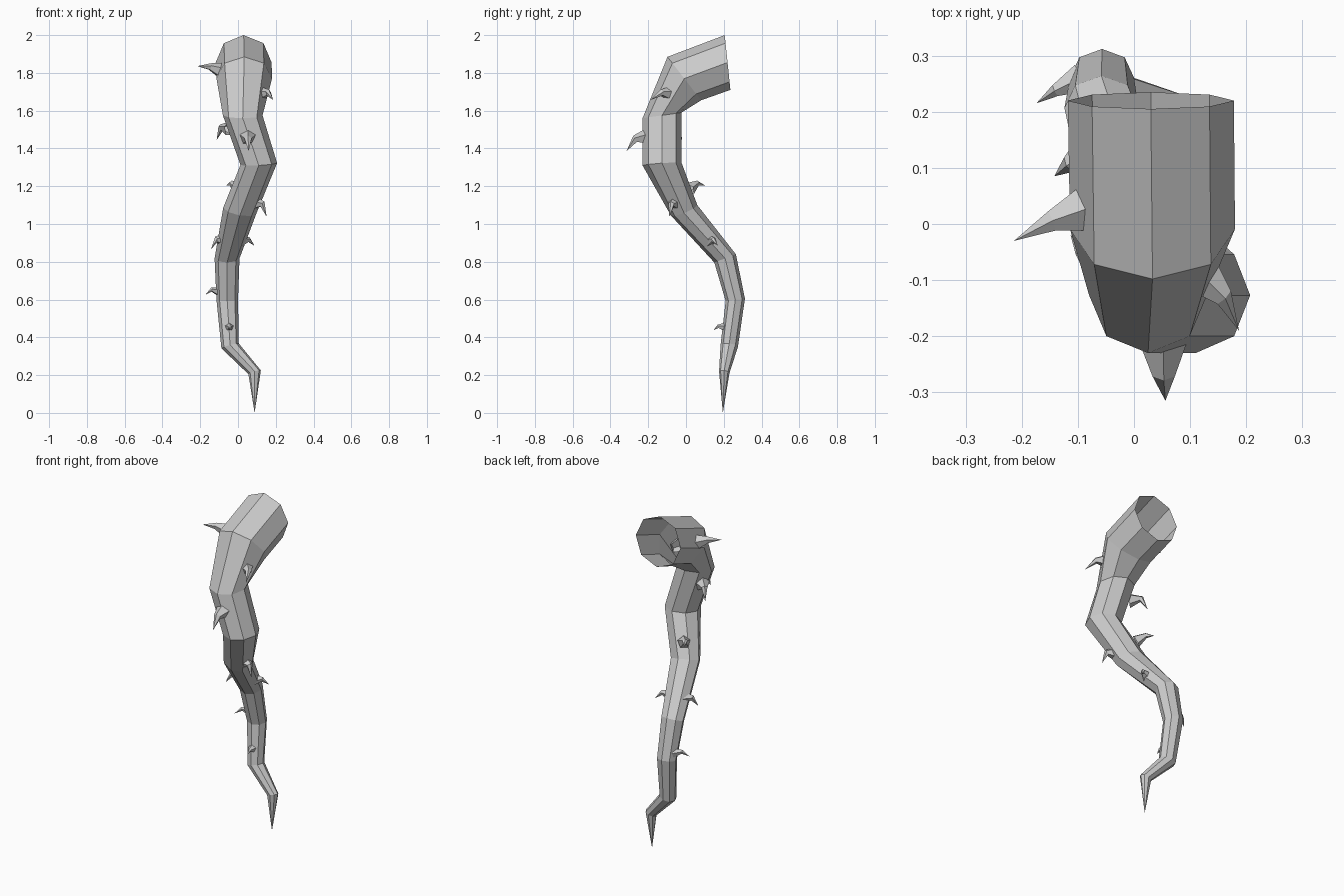
import bpy, bmesh, math
from mathutils import Vector


def finish(bm, name):
    bmesh.ops.recalc_face_normals(bm, faces=bm.faces)
    me = bpy.data.meshes.new(name)
    bm.to_mesh(me)
    bm.free()
    ob = bpy.data.objects.new(name, me)
    bpy.context.collection.objects.link(ob)
    return ob


def loft(name, rings, tip):
    """Skin rings of points, closing the last one to a tip and leaving the first open."""
    bm = bmesh.new()
    loops = [[bm.verts.new(p) for p in r] for r in rings]
    n = len(loops[0])
    for a, b in zip(loops, loops[1:]):
        for i in range(n):
            j = (i + 1) % n
            bm.faces.new((a[i], a[j], b[j], b[i]))
    t = bm.verts.new(tip)
    for i in range(n):
        bm.faces.new((loops[-1][i], loops[-1][(i + 1) % n], t))
    return finish(bm, name)


def ellipse(c, u, v, n):
    return [c + u * math.cos(2 * math.pi * i / n) + v * math.sin(2 * math.pi * i / n)
            for i in range(n)]


# Stem: x centre, x radius, sideways tilt in z, front (y, z), back (y, z)
sections = [
    (0.03, 0.148, 0.0, (0.205, 2.0), (0.235, 1.71)),
    (0.033, 0.147, 0.0, (-0.098, 1.885), (0.08, 1.655)),
    (0.025, 0.105, 0.0, (-0.23, 1.56), (-0.024, 1.59)),
    (0.11, 0.097, 0.005, (-0.23, 1.31), (-0.024, 1.325)),
    (0.01, 0.088, -0.015, (-0.08, 1.045), (0.06, 1.10)),
    (-0.058, 0.066, 0.0, (0.15, 0.796), (0.264, 0.84)),
    (-0.057, 0.057, 0.0, (0.21, 0.592), (0.312, 0.605)),
    (-0.042, 0.046, 0.013, (0.183, 0.36), (0.275, 0.35)),
    (0.088, 0.033, 0.01, (0.175, 0.22), (0.23, 0.21)),
]
rings = []
for cx, rx, dz, f, b in sections:
    front, back = Vector((cx, *f)), Vector((cx, *b))
    rings.append(ellipse((front + back) / 2, Vector((rx, 0, dz)), (front - back) / 2, 8))
loft("vine_stem", rings, Vector((0.088, 0.195, 0.0)))


# Thorns: base centre, bend, tip, base radius
thorns = [
    ((-0.09, 0.025, 1.812), (-0.148, 0.005, 1.832), (-0.214, -0.03, 1.836), 0.046),
    ((0.12, -0.09, 1.69), (0.16, -0.13, 1.695), (0.187, -0.19, 1.656), 0.042),
    ((0.052, -0.205, 1.46), (0.053, -0.268, 1.45), (0.056, -0.315, 1.386), 0.05),
    ((-0.05, -0.085, 1.505), (-0.09, -0.045, 1.51), (-0.113, -0.02, 1.444), 0.042),
    ((-0.005, 0.025, 1.19), (-0.035, 0.06, 1.215), (-0.06, 0.10, 1.205), 0.036),
    ((0.085, -0.06, 1.11), (0.13, -0.077, 1.105), (0.152, -0.088, 1.037), 0.042),
    ((0.02, 0.13, 0.91), (0.058, 0.145, 0.917), (0.087, 0.168, 0.885), 0.033),
    ((-0.085, 0.125, 0.915), (-0.115, 0.107, 0.918), (-0.142, 0.085, 0.868), 0.038),
    ((-0.105, 0.255, 0.643), (-0.14, 0.238, 0.652), (-0.174, 0.215, 0.624), 0.027),
    ((-0.045, 0.195, 0.455), (-0.043, 0.17, 0.457), (-0.04, 0.146, 0.438), 0.024),
]
for k, (base, bend, tip, r) in enumerate(thorns, 1):
    base, bend, tip = Vector(base), Vector(bend), Vector(tip)
    out = (bend - base).normalized()
    mid_dir = ((tip - bend).normalized() + out).normalized()
    side = out.cross(Vector((0, 0, 1))).normalized()
    up0, up1 = side.cross(out), side.cross(mid_dir)
    root = base - out * 0.01
    loft(f"thorn_{k}", [ellipse(root, up0 * r, side * r, 5),
                        ellipse(bend, up1 * r * 0.42, side * r * 0.42, 5)], tip)
